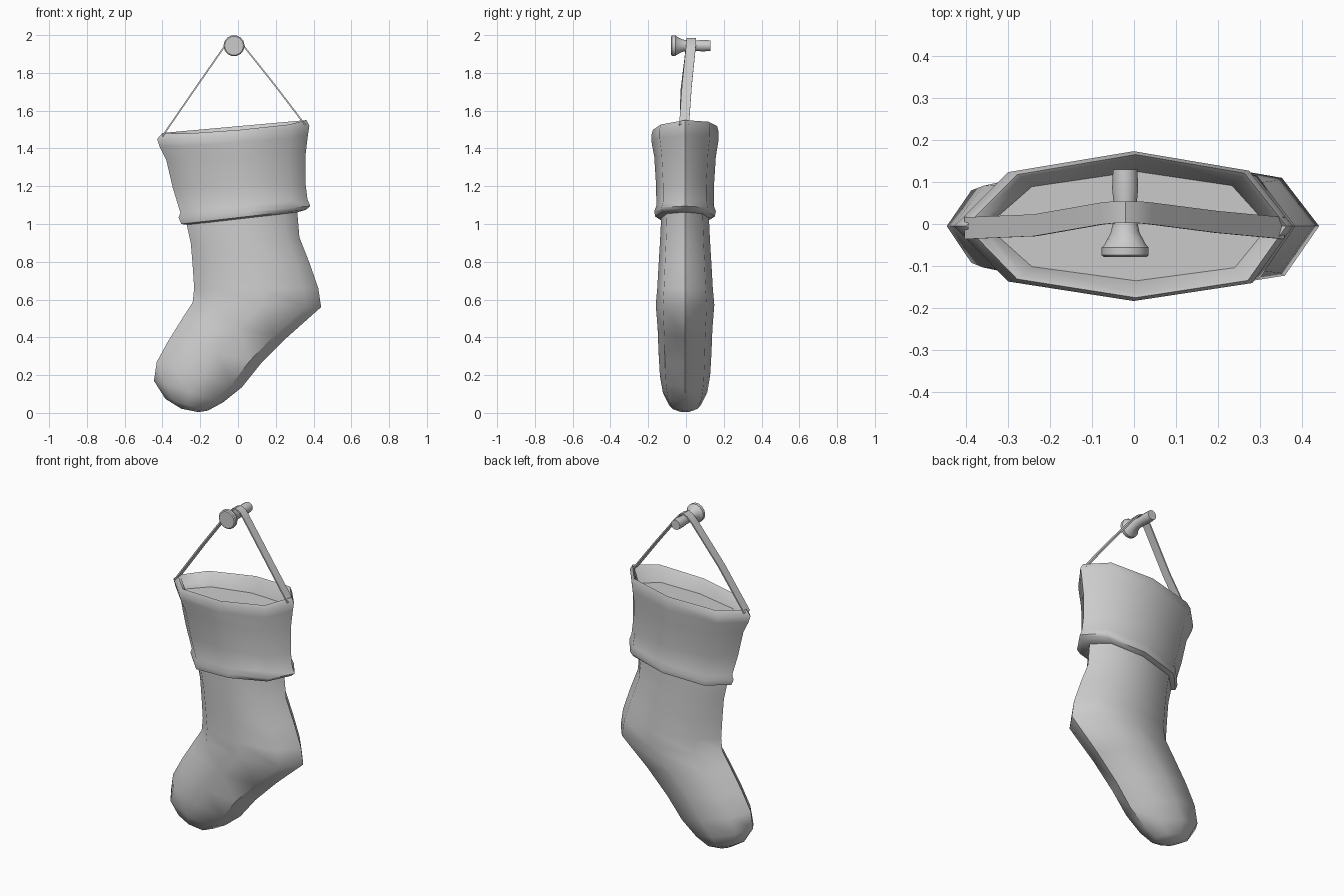
import bpy, bmesh, math

# Eight-sided flattened section: (fraction from toe side to heel side, depth factor)
SECTION = [(0, 0), (.16, -.74), (.53, -1), (.88, -.76), (1, 0), (.87, .74), (.53, 1), (.16, .72)]


def loft(name, rings, caps=(True, True), closed=True, angle=50):
    """Skin a list of point rings."""
    bm = bmesh.new()
    rows = [[bm.verts.new(p) for p in r] for r in rings]
    n = len(rows[0])
    for a, b in zip(rows, rows[1:]):
        for i in range(n):
            j = (i + 1) % n
            bm.faces.new((a[i], a[j], b[j], b[i]))
    if caps[0]:
        bm.faces.new(rows[0])
    if caps[1]:
        bm.faces.new(rows[-1])
    bmesh.ops.recalc_face_normals(bm, faces=bm.faces)
    me = bpy.data.meshes.new(name)
    bm.to_mesh(me)
    bm.free()
    ob = bpy.data.objects.new(name, me)
    bpy.context.collection.objects.link(ob)
    bpy.ops.object.select_all(action='DESELECT')
    ob.select_set(True)
    bpy.context.view_layer.objects.active = ob
    bpy.ops.object.shade_smooth_by_angle(angle=math.radians(angle))
    return ob


def sock_ring(lx, lz, rx, rz, w, sag=0):
    """Section stretched between a left and a right outline point."""
    return [(lx + (rx - lx) * t, w * d - .005,
             lz + (rz - lz) * t + (sag * d if d < 0 else 0)) for t, d in SECTION]


# Sock: leg, heel, foot and rounded toe
body = [(-.27, 1.08, .31, 1.14, .125), (-.27, .99, .315, 1.05, .127),
        (-.25, .90, .325, .93, .132), (-.24, .78, .38, .79, .14),
        (-.232, .66, .425, .66, .147), (-.24, .585, .44, .56, .155),
        (-.295, .50, .26, .40, .145), (-.37, .38, .12, .26, .14),
        (-.43, .27, .02, .135, .133), (-.445, .17, -.08, .055, .118),
        (-.385, .075, -.16, .012, .085), (-.30, .022, -.21, .004, .035)]
loft("sock", [sock_ring(*r) for r in body])

# Cuff: inner floor, inner wall, rolled rim, outer wall, bottom roll
cuff = [(-.35, 1.41, .32, 1.45, .13, .01), (-.38, 1.475, .35, 1.535, .16, .02),
        (-.40, 1.482, .362, 1.55, .17, .02), (-.428, 1.45, .378, 1.52, .178, .015),
        (-.415, 1.41, .37, 1.47, .177, .01), (-.38, 1.34, .358, 1.37, .163),
        (-.345, 1.19, .358, 1.21, .153), (-.305, 1.06, .368, 1.13, .152),
        (-.315, 1.035, .383, 1.095, .163), (-.30, 1.00, .36, 1.075, .158),
        (-.265, .995, .305, 1.06, .124)]
loft("cuff", [sock_ring(*r) for r in cuff])

# Hanging strap: flat ribbon bent over the peg
path = [(-.40, 1.465, -.01), (-.235, 1.705, -.003), (-.075, 1.935, .025), (-.045, 1.968, .028),
        (-.02, 1.98, .028), (.01, 1.966, .028), (.04, 1.93, .025),
        (.195, 1.735, .005), (.355, 1.525, -.01)]
strap = []
for i, (x, z, y) in enumerate(path):
    a, b = path[max(i - 1, 0)], path[min(i + 1, len(path) - 1)]
    dx, dz = b[0] - a[0], b[1] - a[1]
    k = .004 / math.hypot(dx, dz)
    nx, nz, h = -dz * k, dx * k, .026
    strap.append([(x + s * nx, y + q * h, z + s * nz)
                  for s, q in ((-1, -1), (1, -1), (1, 1), (-1, 1))])
loft("strap", strap, angle=40)

# Peg: round head flaring into a thin shaft along y
profile = [(-.079, .050), (-.074, .056), (-.056, .056), (-.05, .050), (-.02, .034),
           (.01, .028), (.055, .028), (.085, .031), (.13, .029)]
loft("peg", [[(-.021 + r * math.cos(math.tau * i / 14), y, 1.944 + r * math.sin(math.tau * i / 14 + 0))
              for i in range(14)] for y, r in profile], angle=40)
